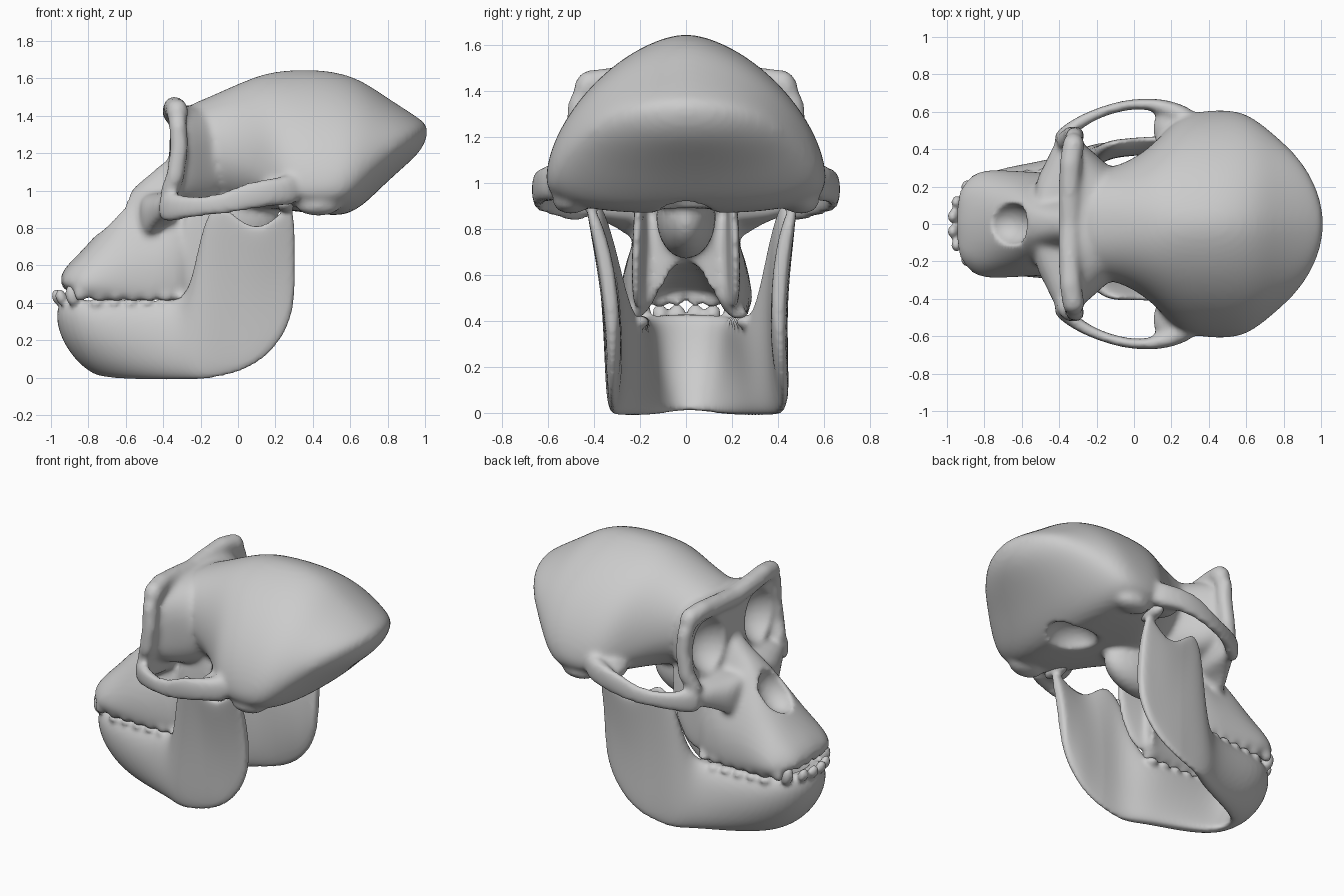
import bpy, bmesh, math
from mathutils import Vector, Matrix

if "Cube" in bpy.data.objects:
    bpy.data.objects.remove(bpy.data.objects["Cube"])


def new_object(name, bm):
    bmesh.ops.recalc_face_normals(bm, faces=bm.faces[:])
    me = bpy.data.meshes.new(name)
    bm.to_mesh(me)
    bm.free()
    ob = bpy.data.objects.new(name, me)
    bpy.context.collection.objects.link(ob)
    return ob


def activate(ob):
    bpy.ops.object.select_all(action='DESELECT')
    ob.select_set(True)
    bpy.context.view_layer.objects.active = ob


def modify(ob, kind, **settings):
    activate(ob)
    m = ob.modifiers.new(kind.lower(), kind)
    for key, value in settings.items():
        setattr(m, key, value)
    bpy.ops.object.modifier_apply(modifier=m.name)


def loft(name, rings):
    bm = bmesh.new()
    vs = [[bm.verts.new(p) for p in r] for r in rings]
    n = len(vs[0])
    for a, b in zip(vs, vs[1:]):
        for i in range(n):
            j = (i + 1) % n
            bm.faces.new((a[i], a[j], b[j], b[i]))
    bm.faces.new(vs[0])
    bm.faces.new(vs[-1][::-1])
    ob = new_object(name, bm)
    modify(ob, 'SUBSURF', levels=2)
    return ob


def power(v, e):
    return math.copysign(abs(v) ** e, v)


def hull(name, stations):
    """Loft along x; station = x, half width, z of widest point, top z, bottom z, upper and lower exponent."""
    rings = []
    for x, w, zc, zt, zb, eu, el in stations:
        ring = []
        for k in range(32):
            a = math.tau * k / 32
            s, c = math.sin(a), math.cos(a)
            e, h = (eu, zt - zc) if s >= 0 else (el, zc - zb)
            ring.append((x, w * power(c, 2 / e), zc + h * power(s, 2 / e)))
        rings.append(ring)
    return loft(name, rings)


def slab(name, stations):
    """Upright strip; station = top point, bottom point, thickness, outward bow."""
    st = [(Vector(s[0:3]), Vector(s[3:6]), s[6], s[7]) for s in stations]
    rings = []
    for i, (t, b, th, bow) in enumerate(st):
        p, q = st[max(i - 1, 0)], st[min(i + 1, len(st) - 1)]
        d = (q[0] + q[1]) - (p[0] + p[1])
        n = Vector((-d.y, d.x, 0)).normalized()
        ring = []
        for k in range(16):
            a = math.tau * k / 16
            v = power(math.sin(a), .8)
            ring.append((t + b) / 2 + (t - b) / 2 * v
                        + n * (th / 2 * power(math.cos(a), .75) + bow * (1 - v * v)))
        rings.append(ring)
    return loft(name, rings)


def flip(stations):
    return [(s[0], -s[1], s[2], s[3], -s[4], *s[5:]) for s in stations]


def balls(name, items):
    """Ellipsoids (x, y, z, rx, ry, rz, tilt), mirrored when off the midline."""
    bm = bmesh.new()
    for x, y, z, rx, ry, rz, tilt in items:
        for side in ((1, -1) if y else (1,)):
            m = (Matrix.Translation((x, y * side, z)) @ Matrix.Rotation(tilt, 4, 'Y')
                 @ Matrix.Diagonal((rx, ry, rz, 1)))
            bmesh.ops.create_uvsphere(bm, u_segments=20, v_segments=12, radius=1, matrix=m)
    return new_object(name, bm)


def fuse(name, parts, cutter=None, voxel=.016, smooth=6):
    activate(parts[0])
    for p in parts:
        p.select_set(True)
    bpy.ops.object.join()
    ob = bpy.context.view_layer.objects.active
    ob.name = name
    modify(ob, 'REMESH', mode='VOXEL', voxel_size=voxel)
    if cutter:
        modify(ob, 'BOOLEAN', operation='DIFFERENCE', solver='EXACT', object=cutter)
        bpy.data.objects.remove(cutter)
        modify(ob, 'REMESH', mode='VOXEL', voxel_size=voxel)
    modify(ob, 'SMOOTH', factor=.5, iterations=smooth)
    ob.data.shade_smooth()
    return ob


# Braincase
braincase = hull("braincase", [
    (-.30, .26, 1.20, 1.45, 1.00, 2.2, 2), (-.20, .29, 1.22, 1.48, .95, 2.2, 2),
    (-.05, .32, 1.20, 1.55, .92, 2.1, 2), (.10, .42, 1.13, 1.615, .90, 2, 2.4),
    (.20, .54, 1.05, 1.64, .90, 1.75, 2.8), (.30, .60, 1.03, 1.65, .89, 1.65, 3),
    (.45, .615, 1.02, 1.65, .87, 1.65, 3), (.58, .605, 1.05, 1.625, .86, 1.65, 2.8),
    (.68, .54, 1.12, 1.58, .93, 1.7, 2.3), (.78, .455, 1.20, 1.51, 1.03, 1.7, 2.1),
    (.88, .36, 1.26, 1.445, 1.12, 1.7, 2), (.97, .22, 1.31, 1.385, 1.20, 1.8, 2),
    (1.013, .06, 1.32, 1.35, 1.28, 2, 2)])

# Upper face block behind the eye sockets
face = hull("upper_face", [
    (-.37, .43, 1.20, 1.43, .91, 3, 3.5), (-.31, .46, 1.20, 1.46, .90, 3, 3.5),
    (-.23, .40, 1.18, 1.45, .90, 2.6, 3.5), (-.14, .31, 1.18, 1.45, .90, 2.3, 3),
    (-.05, .26, 1.18, 1.45, .94, 2, 2.2)])

# Cheek region flaring from the muzzle to the cheekbones
cheek = hull("cheek", [
    (-.54, .22, .86, .98, .66, 2, 2), (-.48, .31, .88, .99, .68, 2.2, 2),
    (-.43, .43, .91, .99, .77, 2.4, 2), (-.38, .50, .92, 1.00, .81, 2.8, 2.4),
    (-.31, .50, .93, 1.00, .85, 3, 3)])

# Muzzle with vaulted palate
rings = []
for x, zt, wt, wa, za, zp in [
        (-.95, .55, .09, .15, .50, .53), (-.91, .61, .17, .22, .475, .54),
        (-.83, .685, .20, .29, .45, .56), (-.73, .80, .19, .29, .44, .58),
        (-.63, .93, .18, .285, .43, .60), (-.54, 1.04, .15, .28, .425, .62),
        (-.44, 1.11, .12, .275, .42, .63), (-.36, 1.20, .12, .265, .42, .64),
        (-.22, 1.10, .15, .235, .43, .66)]:
    half = [(wt * .5, zt - .01), (wt, zt - .06 * (zt - za) / .3),
            ((wt + wa) / 2 + .01, zt - .45 * (zt - za)), (wa, za + .3 * (zt - za)),
            (wa, za + .02), (wa - .03, za), (wa * .66, za), (wa * .58, za + .3 * (zp - za)),
            (wa * .4, zp - .01)]
    rings.append([(x, 0, zt)] + [(x, y, z) for y, z in half] + [(x, 0, zp)]
                 + [(x, -y, z) for y, z in half[::-1]])
muzzle = loft("muzzle", rings)

# Brow ridge and orbital rim
rim_path = [Vector(p) for p in [
    (-.345, 0, 1.415), (-.345, .15, 1.43), (-.34, .32, 1.445), (-.325, .42, 1.43),
    (-.32, .465, 1.34), (-.315, .475, 1.22), (-.335, .475, 1.08), (-.375, .44, .97)]]
dots = []
for a, b in zip(rim_path, rim_path[1:]):
    for k in range(6):
        p = a.lerp(b, k / 6)
        r = .06 if p.z > 1.4 else .05
        dots.append((*p, r, r, r, 0))
rim = balls("orbital_rim", dots)

# Skull base, mastoids and arch roots
lumps = balls("skull_base", [
    (-.08, 0, .85, .30, .13, .18, 0), (.43, .50, .92, .12, .08, .055, 0),
    (.20, .51, .99, .10, .13, .065, 0)])

# Zygomatic arches
arch_line = [(-.42, .44, .99, -.42, .43, .82, .08, 0), (-.34, .515, .985, -.34, .51, .835, .075, 0),
             (-.22, .585, .97, -.22, .585, .86, .055, 0), (-.08, .63, .985, -.08, .63, .87, .055, 0),
             (.03, .645, 1.045, .03, .645, .89, .055, 0), (.14, .635, 1.06, .14, .635, .91, .075, 0),
             (.24, .595, 1.08, .24, .595, .92, .10, 0), (.32, .55, 1.09, .32, .55, .92, .10, 0)]

# Pterygoid plates under the skull base
plate_line = [(-.30, .20, .92, -.30, .20, .45, .07, 0), (-.22, .20, .94, -.22, .21, .43, .06, 0),
              (-.13, .20, .98, -.14, .22, .50, .045, 0), (-.02, .20, 1.0, -.06, .22, .68, .04, 0)]
strips = [slab(n, s) for n, line in (("cheek_arch", arch_line), ("plate", plate_line))
          for s in (line, flip(line))]

# Teeth, small and overlapping so that they blend into the gums
front_low = [(-.965, .04, .43, .03, .037, .045, -.3), (-.945, .115, .43, .03, .035, .045, -.3),
             (-.885, .195, .44, .038, .038, .06, -.2)]
front_up = [(-.92, .04, .495, .025, .038, .035, -.3), (-.90, .115, .485, .025, .034, .035, -.2),
            (-.84, .235, .455, .042, .036, .05, 0)]
back_low = [(-.75 + .088 * i, .215 + .005 * i, .395, .045, .05, .03, 0) for i in range(6)]
back_up = [(-.74 + .088 * i, .228, .432, .045, .045, .026, 0) for i in range(6)]
upper_teeth = balls("upper_teeth", front_up + back_up)
lower_teeth = balls("lower_teeth", front_low + back_low)

# Hollows: eye sockets, nasal opening, spinal opening
hollows = balls("hollows", [
    (-.42, .265, 1.195, .21, .16, .19, 0), (-.67, 0, .875, .12, .115, .145, .6),
    (.49, 0, .87, .17, .13, .12, 0)])
hollows.hide_render = True
fuse("skull", [braincase, face, cheek, muzzle, rim, lumps, upper_teeth] + strips, hollows)

# Lower jaw: one strip from ramus to ramus
jaw_half = [(-.88, .13, .43, -.71, .075, 0, .14, .07), (-.79, .20, .415, -.62, .145, -.01, .14, .045),
            (-.60, .215, .405, -.47, .215, -.015, .13, .03), (-.36, .235, .40, -.29, .29, -.015, .12, .02),
            (-.245, .29, .46, -.21, .345, -.015, .115, .01), (-.20, .36, .78, -.13, .365, -.01, .10, -.015),
            (-.14, .41, .94, -.05, .37, .005, .085, -.03), (-.06, .42, .92, .03, .375, .03, .08, -.035),
            (.03, .425, .83, .11, .375, .075, .075, -.035), (.12, .43, .81, .18, .37, .135, .075, -.035),
            (.21, .44, .87, .245, .37, .22, .07, -.035), (.27, .45, .93, .285, .365, .32, .07, -.03),
            (.305, .45, .91, .305, .365, .42, .05, -.025)]
chin = [(-.915, 0, .435, -.735, 0, .01, .14, .075)]
jaw = slab("jaw_strip", flip(jaw_half)[::-1] + chin + jaw_half)
knobs = balls("jaw_condyles", [(.255, .45, .925, .045, .10, .04, 0)])
lower_jaw = fuse("lower_jaw", [jaw, knobs, lower_teeth], None, .013, 4)

# The back of the lower jaw hangs slightly off to one side
for v in lower_jaw.data.vertices:
    v.co.y += .055 * (1 - v.co.z / 1.6) * min(1, max(0, v.co.x + 1))
